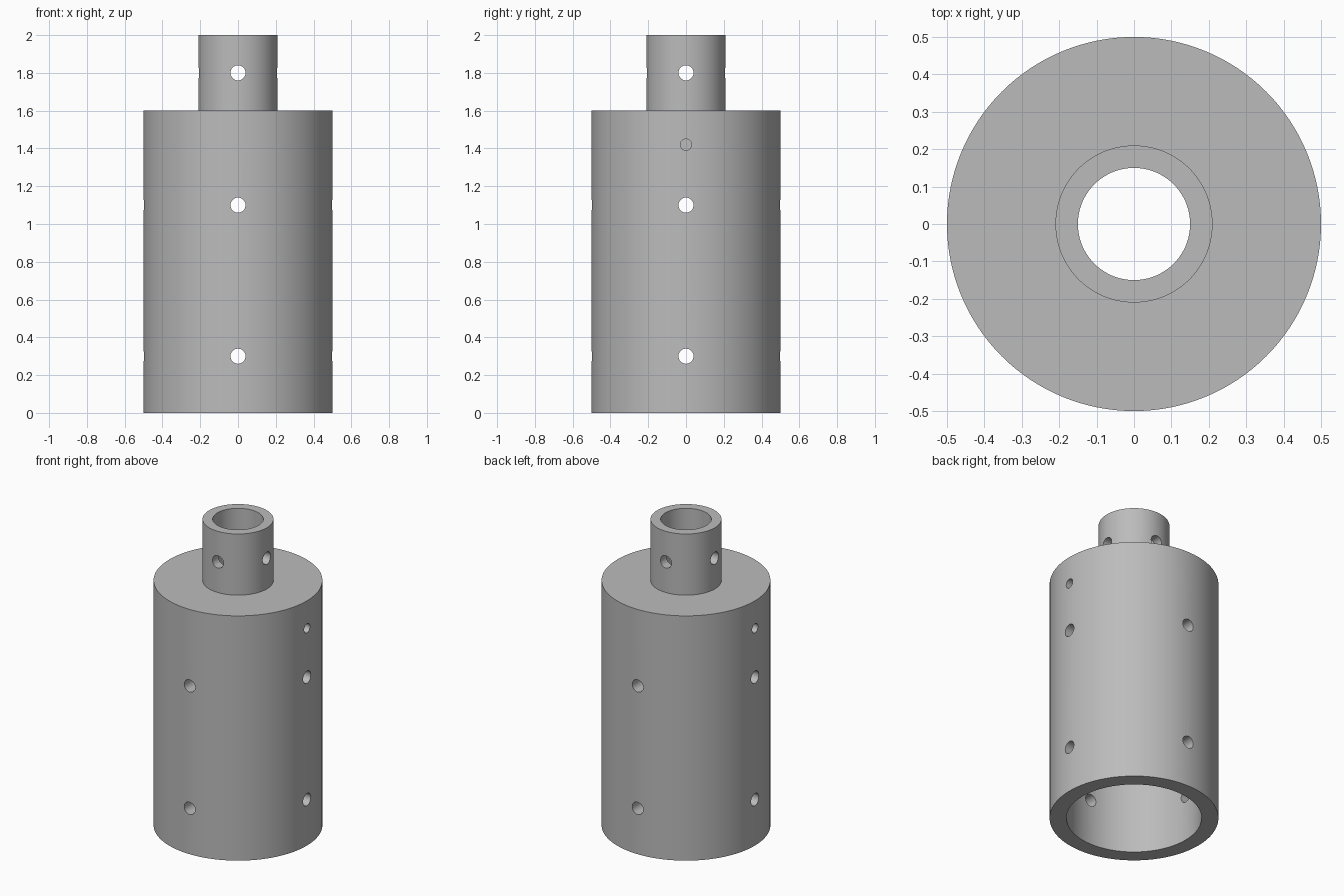
import bpy, bmesh, math
from mathutils import Matrix, Vector

cube = bpy.data.objects.get("Cube")
if cube:
    bpy.data.objects.remove(cube, do_unlink=True)

SEGMENTS = 128
BODY_R, CAVITY_R, STUB_R, BORE_R = 0.5, 0.4, 0.21, 0.15
SHOULDER_Z, CAVITY_TOP, TOP_Z = 1.6, 1.2, 2.0

grey = bpy.data.materials.new("plain grey")
grey.use_nodes = True
colour = (0.5, 0.5, 0.5, 1)
grey.diffuse_color = colour
grey.node_tree.nodes["Principled BSDF"].inputs["Base Color"].default_value = colour


def add_object(name, bm):
    mesh = bpy.data.meshes.new(name)
    bmesh.ops.recalc_face_normals(bm, faces=bm.faces)
    bm.to_mesh(mesh)
    bm.free()
    mesh.materials.append(grey)
    obj = bpy.data.objects.new(name, mesh)
    bpy.context.collection.objects.link(obj)
    return obj


def lathe(name, profile):
    """Turn a closed (radius, height) profile around the z axis."""
    bm = bmesh.new()
    verts = [bm.verts.new((r, 0, z)) for r, z in profile]
    edges = [bm.edges.new((v, verts[i - 1])) for i, v in enumerate(verts)]
    bmesh.ops.spin(bm, geom=verts + edges, axis=(0, 0, 1), cent=(0, 0, 0),
                   steps=SEGMENTS, angle=math.tau)
    bmesh.ops.remove_doubles(bm, verts=bm.verts, dist=1e-5)
    return add_object(name, bm)


def drill(target, name, radius, centre, axis, length):
    """Cut a round hole through the target along the given axis."""
    bm = bmesh.new()
    turn = Vector(axis).to_track_quat("Z", "Y").to_matrix().to_4x4()
    bmesh.ops.create_cone(bm, cap_ends=True, segments=32, radius1=radius,
                          radius2=radius, depth=length,
                          matrix=Matrix.Translation(centre) @ turn)
    cutter = add_object(name, bm)
    cutter.hide_render = True
    cut = target.modifiers.new(name, "BOOLEAN")
    cut.operation, cut.solver, cut.object = "DIFFERENCE", "EXACT", cutter
    return cutter


# Stepped sleeve: wide hollow body with a narrow bored stub on top
sleeve = lathe("stepped_sleeve", [
    (CAVITY_R, 0), (BODY_R, 0), (BODY_R, SHOULDER_Z), (STUB_R, SHOULDER_Z),
    (STUB_R, TOP_Z), (BORE_R, TOP_Z), (BORE_R, CAVITY_TOP), (CAVITY_R, CAVITY_TOP)])

# Cross holes through the body and the stub
cutters = []
for z in (0.3, 1.1, 1.8):
    for axis in ((1, 0, 0), (0, 1, 0)):
        cutters.append(drill(sleeve, "cross_hole", 0.04, (0, 0, z), axis, 1.4))

# Blind screw holes on the left and right
for side in (-1, 1):
    cutters.append(drill(sleeve, "screw_hole", 0.03, (side * BODY_R, 0, 1.42),
                         (1, 0, 0), 0.2))

# Bake the cuts and remove the cutters
bpy.context.view_layer.update()
graph = bpy.context.evaluated_depsgraph_get()
baked = bpy.data.meshes.new_from_object(sleeve.evaluated_get(graph))
sleeve.modifiers.clear()
sleeve.data = baked
baked.name = "stepped_sleeve"
for cutter in cutters:
    bpy.data.objects.remove(cutter, do_unlink=True)
baked.materials.clear()
baked.materials.append(grey)
for face in baked.polygons:
    face.material_index = 0

bpy.ops.object.select_all(action="DESELECT")
sleeve.select_set(True)
bpy.context.view_layer.objects.active = sleeve
bpy.ops.object.shade_smooth_by_angle(angle=math.radians(30))
